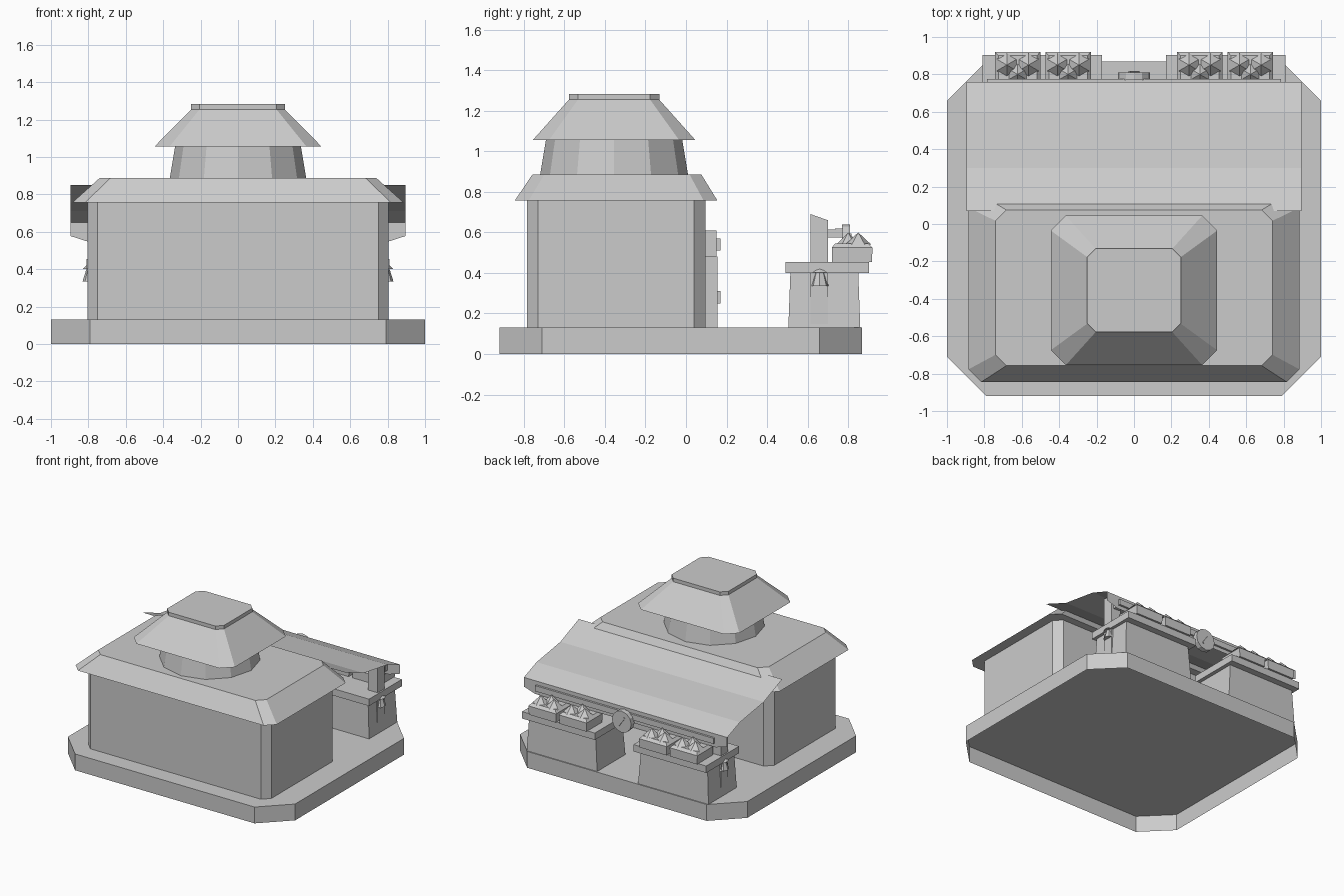
import bpy, bmesh, math
from mathutils import Matrix

cube = bpy.data.objects.get("Cube")
if cube:
    bpy.data.objects.remove(cube, do_unlink=True)

grey = bpy.data.materials.new("plain grey")
grey.use_nodes = True
grey.diffuse_color = (0.6, 0.6, 0.6, 1)
grey.node_tree.nodes["Principled BSDF"].inputs["Base Color"].default_value = (0.6, 0.6, 0.6, 1)


def finish(name, bm):
    me = bpy.data.meshes.new(name)
    bm.to_mesh(me)
    bm.free()
    me.materials.append(grey)
    ob = bpy.data.objects.new(name, me)
    bpy.context.scene.collection.objects.link(ob)
    return ob


def loft(name, rings, floor=True):
    """Shell through rings of (x0, x1, y0, y1, z, corner cut), floor optional."""
    bm = bmesh.new()
    loops = []
    for x0, x1, y0, y1, z, c in rings:
        if c:
            pts = [(x0 + c, y0), (x1 - c, y0), (x1, y0 + c), (x1, y1 - c),
                   (x1 - c, y1), (x0 + c, y1), (x0, y1 - c), (x0, y0 + c)]
        else:
            pts = [(x0, y0), (x1, y0), (x1, y1), (x0, y1)]
        loops.append([bm.verts.new((x, y, z)) for x, y in pts])
    n = len(loops[0])
    for a, b in zip(loops, loops[1:]):
        for i in range(n):
            j = (i + 1) % n
            bm.faces.new((a[i], a[j], b[j], b[i]))
    if floor:
        bm.faces.new(loops[0][::-1])
    bm.faces.new(loops[-1])
    return finish(name, bm)


def box(name, x0, x1, y0, y1, z0, z1):
    return loft(name, [(x0, x1, y0, y1, z0, 0), (x0, x1, y0, y1, z1, 0)])


def cone(name, sides, r0, r1, depth, matrix):
    bm = bmesh.new()
    bmesh.ops.create_cone(bm, cap_ends=True, segments=sides, radius1=r0,
                          radius2=r1, depth=depth, matrix=matrix)
    return finish(name, bm)


def span(side, a, b):
    return sorted((side * a, side * b))


# Hollow plinth, house walls and main hipped roof
loft("plinth", [(-1, 1, -.92, .868, z, .21) for z in (0, .13)], floor=False)
loft("house_walls", [(-.805, .805, -.785, .095, z, .055) for z in (.13, .77)], floor=False)
loft("main_roof", [(-.885, .885, -.845, .155, .757, .068),
                   (-.74, .74, -.757, .075, .887, .058)])

# Tower with its own roof and flat cap
cone("tower_wall", 12, .365, .335, .18, Matrix.Translation((0, -.355, .975)))
loft("tower_roof", [(-.445, .445, -.755, .045, 1.057, .08),
                    (-.25, .25, -.578, -.132, 1.255, .045),
                    (-.25, .25, -.578, -.132, 1.283, .045)])

# Door on the back wall, under the awning
box("door_panel", -.18, .18, .09, .155, .13, .48)
box("door_head", -.2, .2, .09, .15, .48, .61)
for z in (.28, .54):
    box("door_hinge", -.16, -.1, .15, .17, z - .03, z + .03)

# Cloth awning sheet, sagging in the middle, with a hanging valance
bm = bmesh.new()
strips = [[bm.verts.new((x, y, z)) for x in (-.895, .895)]
          for y, z in ((.07, .85), (.3, .757), (.6, .71), (.76, .65))]
for a, b in zip(strips, strips[1:]):
    bm.faces.new((a[0], a[1], b[1], b[0]))
lip = [bm.verts.new((x, .76, z)) for x, z in
       ((-.895, .577), (-.795, .545), (.795, .545), (.895, .577))]
bm.faces.new([strips[-1][0], strips[-1][1]] + lip[::-1])
finish("awning", bm)
box("awning_beam", -.785, .785, .735, .776, .575, .62)

# Round sign on the beam, with a thin slanted bar
turn = Matrix.Rotation(math.pi / 2, 4, 'X')
cone("round_sign", 12, .085, .085, .04, Matrix.Translation((0, .79, .555)) @ turn)
bar = box("sign_bar", -.045, .045, -.004, .004, -.006, .006)
bar.location = (0, .813, .555)
bar.rotation_euler = (0, math.radians(55), 0)

# Two market stands, mirrored left and right
for s, side in ((1, "left"), (-1, "right")):
    bx, tx = span(s, .18, .80), span(s, .20, .785)
    loft(side + "_stand", [(*bx, .505, .86, .13, 0), (*tx, .515, .85, .40, 0)], floor=False)
    box(side + "_counter", *span(s, .17, .81), .49, .903, .40, .455)

    # Post with a top sloped to meet the awning
    post = box(side + "_post", *span(s, .715, .799), .615, .70, .13, .66)
    for v in post.data.vertices:
        if v.co.z > .5 and v.co.y < .65:
            v.co.z = .69
    box(side + "_bracket", *span(s, .73, .78), .69, .757, .575, .615)

    # Crates heaped with pointed produce
    for c in (.352, .622):
        x0, x1 = span(s, c - .118, c + .118)
        loft(side + "_crate", [(x0, x1, .72, .918, .455, 0),
                               (x0 - .004, x1 + .004, .72, .92, .525, 0),
                               (x0 + .015, x1 - .015, .735, .90, .545, 0)])
        for dx, y, r in ((-.058, .85, .064), (.058, .85, .064), (0, .80, .06)):
            cone(side + "_produce", 6, r, 0, .06,
                 Matrix.Translation((s * c + dx, y, .57)))

    # Domed bell hung from the end of the counter
    for r0, r1, z, d in ((.046, .026, .367, .064), (.045, .022, .412, .022)):
        cone(side + "_bell", 8, r0, r1, d, Matrix.Translation((s * .785, .66, z)))
